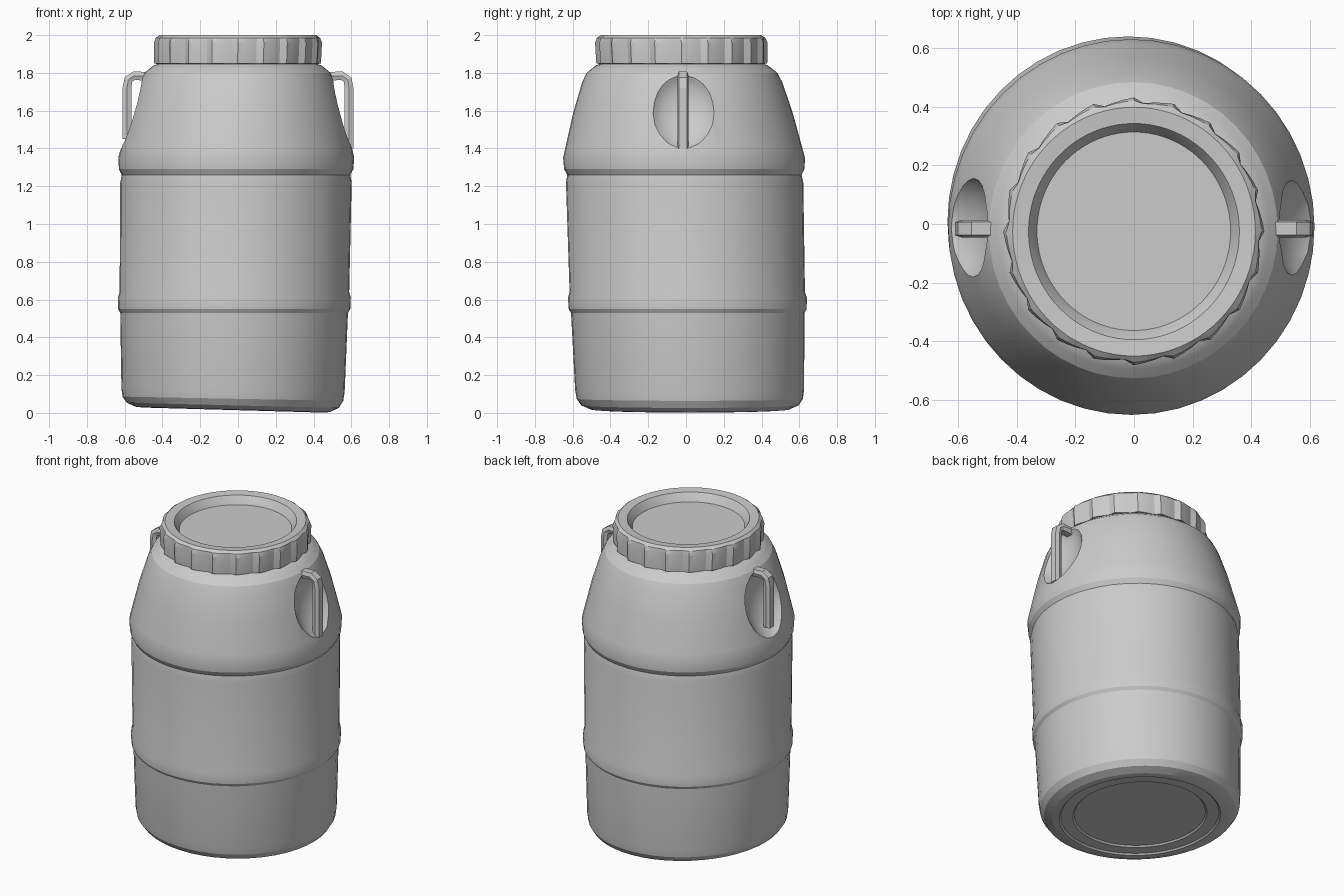
import bpy, bmesh
from math import sin, cos, pi, radians
from mathutils import Vector, Matrix

if "Cube" in bpy.data.objects:
    bpy.data.objects.remove(bpy.data.objects["Cube"])


def finish(bm, name):
    bmesh.ops.remove_doubles(bm, verts=bm.verts, dist=1e-5)
    bmesh.ops.recalc_face_normals(bm, faces=bm.faces)
    me = bpy.data.meshes.new(name)
    bm.to_mesh(me)
    bm.free()
    ob = bpy.data.objects.new(name, me)
    bpy.context.collection.objects.link(ob)
    return ob


def activate(ob):
    bpy.ops.object.select_all(action='DESELECT')
    ob.select_set(True)
    bpy.context.view_layer.objects.active = ob


def lathe(name, profile, steps, teeth=None):
    """Spin (radius, z, grip) points; grip scales the tooth pattern."""
    bm = bmesh.new()
    rings = []
    for r, z, grip in profile:
        ring = []
        for i in range(steps):
            a = 2 * pi * i / steps
            rr = r + (grip * teeth[i % len(teeth)] if teeth else 0)
            x, y = rr * cos(a), rr * sin(a)
            zz = z - 0.03 * x * max(0, 1 - z / 0.2)      # sagging base
            # the worn barrel leans a little
            ring.append(bm.verts.new((x * 0.985 - 0.028 + 0.014 * z,
                                      y * 1.01 + 0.022 - 0.024 * z, zz)))
        rings.append(ring)
    for a, b in zip(rings, rings[1:]):
        for i in range(steps):
            j = (i + 1) % steps
            bm.faces.new((a[i], a[j], b[j], b[i]))
    bmesh.ops.remove_doubles(bm, verts=bm.verts, dist=1e-5)
    return finish(bm, name)


# Barrel body: recessed base, two hoops, sloping shoulder, neck
body_profile = [
    (0, 0.035), (0.39, 0.035), (0.40, 0.025), (0.47, 0.025), (0.48, 0.015),
    (0.52, 0.018), (0.57, 0.04), (0.593, 0.075), (0.60, 0.12), (0.612, 0.53),
    (0.624, 0.55), (0.626, 0.61), (0.617, 0.64), (0.622, 1.22), (0.614, 1.26),
    (0.63, 1.29), (0.634, 1.35), (0.622, 1.40), (0.575, 1.59), (0.525, 1.75),
    (0.50, 1.80), (0.47, 1.825), (0.45, 1.84), (0.42, 1.85), (0.41, 1.90),
    (0, 1.90)]
body = lathe("barrel_body", [(r, z, 0) for r, z in body_profile], 48)

# Hand pockets scooped out of the shoulder behind each handle
for side in (-1, 1):
    bm = bmesh.new()
    bmesh.ops.create_uvsphere(
        bm, u_segments=20, v_segments=12, radius=1,
        matrix=Matrix.Translation((side * 0.605, -0.012, 1.605))
        @ Matrix.Rotation(radians(-17 * side), 4, 'Y')
        @ Matrix.Diagonal((0.125, 0.195, 0.225, 1)))
    cutter = finish(bm, "pocket_cutter")
    cutter.hide_render = True
    mod = body.modifiers.new("pocket", 'BOOLEAN')
    mod.operation, mod.object, mod.solver = 'DIFFERENCE', cutter, 'EXACT'
    activate(body)
    bpy.ops.object.modifier_apply(modifier=mod.name)
    bpy.data.objects.remove(cutter)

# Screw lid: gripped skirt, raised rim and sunken centre
lid_profile = [
    (0, 1.88, 0), (0.41, 1.88, 0), (0.415, 1.845, 0), (0.44, 1.85, 1),
    (0.444, 1.96, 1), (0.438, 1.985, 0.5), (0.42, 2.0, 0), (0.365, 1.995, 0),
    (0.345, 1.965, 0), (0.335, 1.945, 0), (0, 1.945, 0)]
lid = lathe("screw_lid", lid_profile, 80, [0.008, 0.002, -0.004, -0.01])

for ob in (body, lid):
    activate(ob)
    bpy.ops.object.shade_smooth_by_angle(angle=radians(20))


# Handles: flat bar bent over the pocket
def handle(name, side, end_z):
    path = [(0.43, 1.765), (0.485, 1.782), (0.55, 1.785), (0.58, 1.765),
            (0.588, 1.72), (0.588, end_z)]
    pts = [Vector((x, z)) for x, z in path]
    bm = bmesh.new()
    rings = []
    for i, p in enumerate(pts):
        d = (pts[min(i + 1, len(pts) - 1)] - pts[max(i - 1, 0)]).normalized()
        n = Vector((-d.y, d.x)) * 0.023
        rings.append([bm.verts.new((side * (p.x + s * n.x), -0.016 + w, p.y + s * n.y))
                      for s, w in ((1, -0.022), (1, 0.022), (0, 0.03),
                                   (-1, 0.022), (-1, -0.022), (0, -0.03))])
    for a, b in zip(rings, rings[1:]):
        for i in range(6):
            j = (i + 1) % 6
            bm.faces.new((a[i], a[j], b[j], b[i]))
    bm.faces.new(rings[0])
    bm.faces.new(rings[-1])
    return finish(bm, name)


handle("handle_right", 1, 1.40)
handle("handle_left", -1, 1.45)
